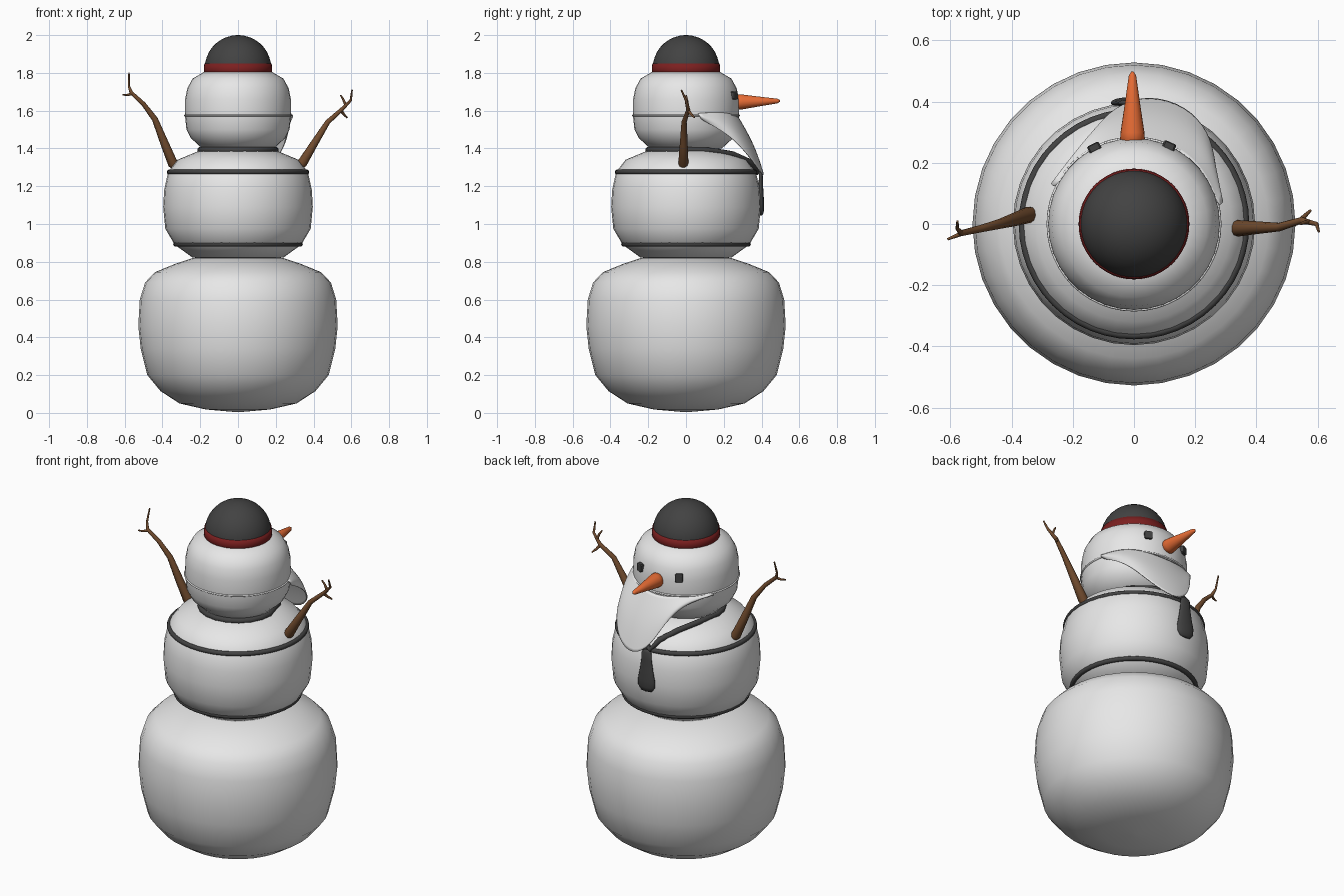
import bpy, bmesh, math
from mathutils import Vector, Matrix

if "Cube" in bpy.data.objects:
    bpy.data.objects.remove(bpy.data.objects["Cube"])


def mat(name, r, g, b):
    m = bpy.data.materials.new(name)
    m.diffuse_color = (r, g, b, 1)
    m.use_nodes = True
    m.node_tree.nodes["Principled BSDF"].inputs["Base Color"].default_value = m.diffuse_color
    return m


WHITE = mat("snow white", .8, .8, .8)
DARK = mat("charcoal", .055, .055, .055)
RED = mat("dark red", .2, .014, .014)
ORANGE = mat("carrot orange", .8, .15, .035)
BROWN = mat("bark brown", .17, .073, .028)


def finish(name, bm, material, smooth=True):
    bmesh.ops.recalc_face_normals(bm, faces=bm.faces)
    me = bpy.data.meshes.new(name)
    bm.to_mesh(me)
    bm.free()
    for p in me.polygons:
        p.use_smooth = smooth
    me.materials.append(material)
    ob = bpy.data.objects.new(name, me)
    bpy.context.collection.objects.link(ob)
    return ob


def lathe(name, profile, material, seg=36, matrix=Matrix()):
    """Spin (radius, z) points about z; ends are closed."""
    bm = bmesh.new()
    rings = []
    for r, z in profile:
        rings.append([bm.verts.new((r * math.cos(a), r * math.sin(a), z))
                      for a in (2 * math.pi * i / seg for i in range(seg))])
    for a, b in zip(rings, rings[1:]):
        for i in range(seg):
            j = (i + 1) % seg
            bm.faces.new((a[i], a[j], b[j], b[i]))
    bm.faces.new(rings[0])
    bm.faces.new(rings[-1])
    bm.transform(matrix)
    return finish(name, bm, material)


def tubes(name, paths, material, cyclic=False):
    """Tapered round tubes: each path is a list of (x, y, z, radius)."""
    cu = bpy.data.curves.new(name, 'CURVE')
    cu.dimensions = '3D'
    cu.bevel_depth = 1
    cu.bevel_resolution = 3
    cu.use_fill_caps = True
    for path in paths:
        s = cu.splines.new('POLY')
        s.points.add(len(path) - 1)
        s.use_cyclic_u = cyclic
        s.use_smooth = True
        for p, (x, y, z, r) in zip(s.points, path):
            p.co = (x, y, z, 1)
            p.radius = r
    cu.materials.append(material)
    ob = bpy.data.objects.new(name, cu)
    bpy.context.collection.objects.link(ob)
    bpy.ops.object.select_all(action='DESELECT')
    ob.select_set(True)
    bpy.context.view_layer.objects.active = ob
    bpy.ops.object.convert(target='MESH')
    return ob


def ring(name, r, z, thick, material, seg=48):
    return tubes(name, [[(r * math.cos(2 * math.pi * i / seg), r * math.sin(2 * math.pi * i / seg), z, thick)
                         for i in range(seg)]], material, True)


# Snow body
lathe("lower_body", [(.02, .005), (.17, .018), (.31, .05), (.41, .115), (.48, .2), (.515, .34), (.528, .46),
                     (.52, .6), (.492, .69), (.44, .745), (.33, .79), (.24, .82), (.02, .835)], WHITE)
lathe("middle_body", [(.02, .81), (.24, .822), (.335, .89), (.385, .975), (.396, 1.09), (.391, 1.18),
                      (.37, 1.275), (.32, 1.34), (.2, 1.39), (.02, 1.4)], WHITE)
lathe("head", [(.02, 1.38), (.19, 1.4), (.25, 1.455), (.273, 1.5), (.281, 1.575), (.28, 1.66),
               (.268, 1.72), (.24, 1.77), (.18, 1.805), (.02, 1.815)], WHITE)

# Dark bands round the middle
ring("upper_band", .364, 1.275, .013, DARK)
ring("lower_band", .33, .893, .013, DARK)

# Hat
lathe("hat_dome", [(.17, 1.80)] + [(.176 * math.cos(a), 1.825 + .175 * math.sin(a))
      for a in (math.radians(d) for d in (0, 10, 20, 30, 40, 50, 60, 70, 80, 88))], DARK, 48)
lathe("hat_band", [(.16, 1.785), (.178, 1.79), (.181, 1.82), (.178, 1.85), (.165, 1.852)], RED, 48)

# Nose
lathe("nose", [(.042, 0), (.039, .05), (.024, .15), (.012, .235), (.004, .248)], ORANGE, 20,
      Matrix.Translation((-.005, .25, 1.645)) @ Matrix.Rotation(math.radians(-88.5), 4, 'X'))

# Eyes
for name, x, y in (("left_eye", -.13, .25), ("right_eye", .115, .255)):
    bm = bmesh.new()
    bmesh.ops.create_cube(bm, size=1)
    bmesh.ops.bevel(bm, geom=bm.edges[:], offset=.12, segments=1, affect='EDGES')
    bm.transform(Matrix.Translation((x, y, 1.68)) @ Matrix.Rotation(math.atan2(-x, y), 4, 'Z')
                 @ Matrix.Diagonal((.042, .026, .044, 1)))
    finish(name, bm, DARK, False)

# Scarf: neck loop dipping to the chest, with a hanging tail
loop = [(-.2, 0, 1.392), (-.17, .14, 1.388), (-.12, .245, 1.37), (-.06, .33, 1.33), (-.025, .375, 1.275),
        (.02, .335, 1.33), (.09, .25, 1.368), (.16, .14, 1.388), (.2, 0, 1.392)]
loop += [(.2 * math.cos(a), -.2 * math.sin(a), 1.392) for a in (math.pi * i / 10 for i in range(1, 10))]
tubes("scarf_loop", [[(*p, .016) for p in loop]], DARK, True)
lathe("scarf_tail", [(.01, 1.045), (.035, 1.05), (.053, 1.075), (.054, 1.11), (.042, 1.17), (.033, 1.23),
                     (.03, 1.275), (.01, 1.29)], DARK, 20,
      Matrix.Translation((-.022, .396, 0)) @ Matrix.Diagonal((1, .33, 1, 1)))

# White neckerchief: hem round the head and a flap swept forward
ring("kerchief_hem", .281, 1.575, .005, WHITE)
top = [(12, 1.585), (32, 1.59), (48, 1.588), (65, 1.575), (85, 1.56), (105, 1.562), (120, 1.572),
       (135, 1.577), (155, 1.577)]
edge = [(.275, .08, 1.555), (.265, .2, 1.49), (.245, .3, 1.405), (.17, .385, 1.29), (.05, .42, 1.24),
        (-.045, .39, 1.315), (-.105, .34, 1.45), (-.16, .255, 1.535), (-.258, .13, 1.57)]
bm = bmesh.new()
rows = []
for k in range(6):
    t = k / 5
    row = []
    for (d, z), e in zip(top, edge):
        a = math.radians(d)
        p = Vector((.283 * math.cos(a), .283 * math.sin(a), z)).lerp(Vector(e), t)
        out = Vector((p.x, p.y, 0)).normalized()
        row.append(bm.verts.new(p + out * .014 * math.sin(math.pi * t)))
    rows.append(row)
for a, b in zip(rows, rows[1:]):
    for i in range(len(top) - 1):
        bm.faces.new((a[i], a[i + 1], b[i + 1], b[i]))
flap = finish("kerchief_flap", bm, WHITE)
sub = flap.modifiers.new("smooth", 'SUBSURF')
sub.levels = sub.render_levels = 2
sol = flap.modifiers.new("cloth", 'SOLIDIFY')
sol.thickness = .006
sol.offset = 0

# Twig arms
tubes("left_arm", [
    [(-.325, .035, 1.30, .02), (-.345, .03, 1.32, .027), (-.39, .015, 1.43, .022), (-.44, 0, 1.555, .016),
     (-.5, -.015, 1.635, .012), (-.565, -.03, 1.695, .01), (-.578, -.015, 1.73, .006), (-.577, .008, 1.8, .004)],
    [(-.56, -.03, 1.69, .008), (-.585, -.04, 1.683, .006), (-.61, -.05, 1.684, .004)]], BROWN)
tubes("right_arm", [
    [(.325, -.015, 1.305, .02), (.34, -.014, 1.322, .027), (.4, -.012, 1.42, .021), (.475, -.01, 1.54, .014),
     (.548, .012, 1.605, .011), (.597, 0, 1.655, .007), (.604, -.025, 1.71, .004)],
    [(.545, .012, 1.602, .009), (.56, .028, 1.58, .007), (.578, .045, 1.563, .004)],
    [(.57, .008, 1.63, .008), (.557, .005, 1.66, .006), (.543, 0, 1.682, .004)]], BROWN)
